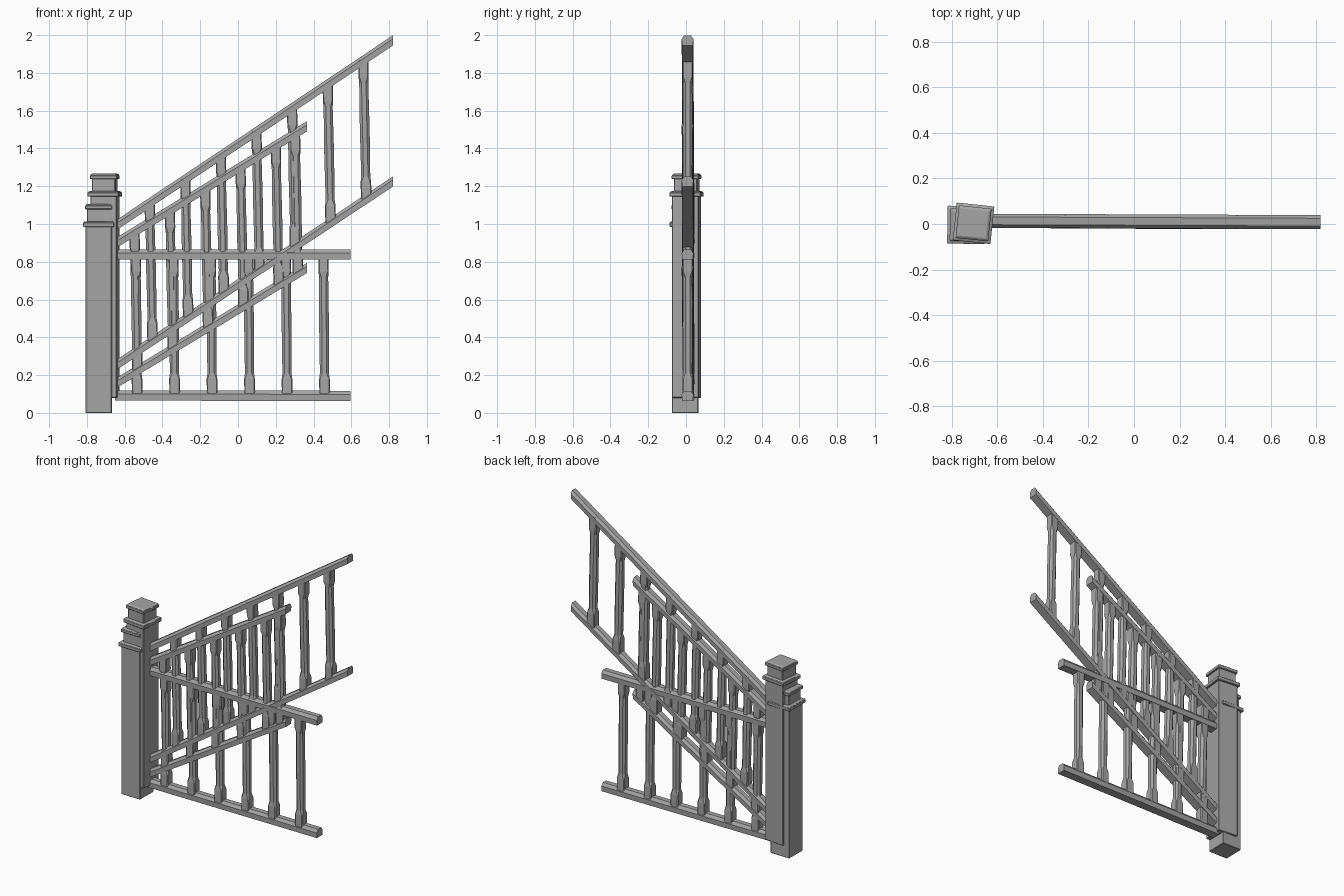
import bpy, bmesh, math
from mathutils import Matrix, Vector

cube = bpy.data.objects.get("Cube")
if cube:
    bpy.data.objects.remove(cube)

wood = bpy.data.materials.new("weathered grey")
wood.use_nodes = True
GREY = (0.38, 0.38, 0.38, 1)
wood.diffuse_color = GREY
wood.node_tree.nodes["Principled BSDF"].inputs["Base Color"].default_value = GREY


def finish(name, bm):
    bmesh.ops.recalc_face_normals(bm, faces=bm.faces)
    me = bpy.data.meshes.new(name)
    bm.to_mesh(me)
    bm.free()
    me.materials.append(wood)
    ob = bpy.data.objects.new(name, me)
    bpy.context.collection.objects.link(ob)
    return ob


def loft(bm, rings):
    """Skin a list of equal-length point rings and close both ends."""
    loops = [[bm.verts.new(p) for p in r] for r in rings]
    for a, b in zip(loops, loops[1:]):
        for i in range(len(a)):
            j = (i + 1) % len(a)
            bm.faces.new((a[i], a[j], b[j], b[i]))
    bm.faces.new(loops[0])
    bm.faces.new(loops[-1])


def rail(name, start, end):
    """Bar with plumb-cut ends and chamfered upper edges."""
    section = [(-.029, -.027), (.029, -.027), (.031, .008),
               (.017, .027), (-.017, .027), (-.031, .008)]
    bm = bmesh.new()
    loft(bm, [[Vector((x, y + dy, z + dz)) for dy, dz in section]
              for x, y, z in (start, end)])
    return finish(name, bm)


def baluster(name, low, high):
    """Turned shaft between slightly wider squared ends."""
    low, high = Vector(low), Vector(high)
    length = (high - low).length
    block = 0.12
    # distance along the shaft, half width, corner cut
    stations = [(0, .028, .005), (block * .75, .028, .005), (block, .024, .012),
                (length / 2, .026, .0145), (length - block, .024, .012),
                (length - block * .75, .027, .005), (length, .027, .005)]
    rings = []
    for d, w, c in stations:
        k = w - c
        ring = [(w, -k), (w, k), (k, w), (-k, w), (-w, k), (-w, -k), (-k, -w), (k, -w)]
        centre = low.lerp(high, d / length)
        rings.append([centre + Vector((x, y, 0)) for x, y in ring])
    bm = bmesh.new()
    loft(bm, rings)
    ob = finish(name, bm)
    return ob


def panel(name, x_end, low_z, high_z, positions, lean):
    """Two parallel rails with evenly set balusters; z given at both ends."""
    x0, y0, y1 = -.65, .014, .008

    def on(x, zs):
        t = (x - x0) / (x_end - x0)
        return (x, y0 + (y1 - y0) * t, zs[0] + (zs[1] - zs[0]) * t)

    for part, zs in (("bottom_rail", low_z), ("top_rail", high_z)):
        rail(f"{name}_{part}", on(x0, zs), on(x_end, zs))
    for i, x in enumerate(positions):
        baluster(f"{name}_baluster_{i + 1}", on(x + lean, low_z), on(x - lean, high_z))


def post(name, x, y, bottom, collar, turn):
    """Square post with collar, neck and shallow cap."""
    bm = bmesh.new()

    def block(half, z0, z1, top_half=None):
        rings = []
        for h, z in ((half, z0), (top_half or half, z1)):
            rings.append([Vector((sx * h, sy * h, z))
                          for sx, sy in ((-1, -1), (1, -1), (1, 1), (-1, 1))])
        loft(bm, rings)

    block(.070, bottom, collar)
    block(.083, collar - .015, collar + .008)
    block(.083, collar + .008, collar + .014, .072)
    block(.062, collar, collar + .09)
    block(.072, collar + .078, collar + .098)
    block(.072, collar + .098, collar + .107, .062)
    bm.transform(Matrix.Translation((x, y, 0)) @ Matrix.Rotation(math.radians(turn), 4, 'Z'))
    ob = finish(name, bm)
    bev = ob.modifiers.new("soft_edges", 'BEVEL')
    bev.width = .003
    bev.segments = 1
    bev.limit_method = 'ANGLE'


# Newel posts
post("tall_post", -.705, .003, .08, 1.16, -6)
post("short_post", -.737, -.004, 0, 1.0, -1)

# Steep stair railing
panel("steep", .82, (.25, 1.225), (.99, 1.972),
      [-.46 + .1885 * i for i in range(7)], .008)
# Shorter stair railing
panel("short", .365, (.155, .767), (.897, 1.517),
      [-.54 + .187 * i for i in range(5)] + [.31], .008)
# Level railing
panel("level", .595, (.092, .090), (.838, .838),
      [-.537 + .1985 * i for i in range(6)], .003)
